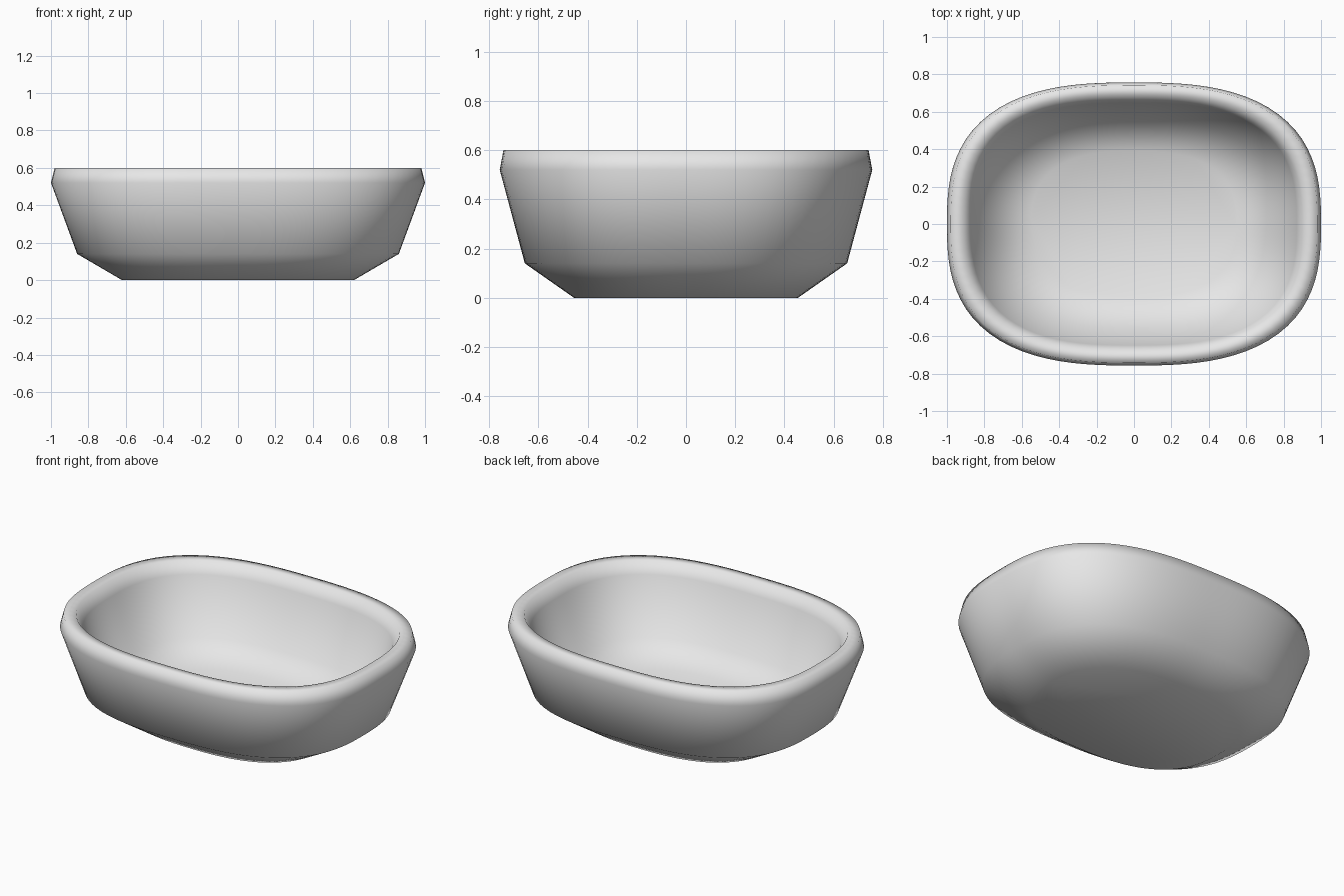
import bpy, bmesh, math

if "Cube" in bpy.data.objects:
    bpy.data.objects.remove(bpy.data.objects["Cube"])

SEGMENTS = 96

grey = bpy.data.materials.new("light_grey")
grey.diffuse_color = (0.8, 0.8, 0.8, 1)
grey.use_nodes = True
grey.node_tree.nodes["Principled BSDF"].inputs["Base Color"].default_value = grey.diffuse_color

# Basin section from under the base, over the rim, to the inner floor:
# half width, half depth, height, squareness of the outline
section = [
    (0.62, 0.455, 0.00, 2.6),
    (0.86, 0.655, 0.14, 2.7),
    (1.00, 0.757, 0.52, 2.7),
    (0.98, 0.742, 0.60, 2.7),
    (0.91, 0.685, 0.60, 2.7),
    (0.87, 0.648, 0.53, 2.75),
    (0.76, 0.555, 0.19, 2.7),
    (0.55, 0.390, 0.09, 2.6),
]


def rounded_ring(bm, a, b, z, n):
    """Superellipse loop, with points spaced evenly by angle."""
    ring = []
    for i in range(SEGMENTS):
        t = 2 * math.pi * i / SEGMENTS
        c, s = math.cos(t), math.sin(t)
        r = (abs(c) ** n + abs(s) ** n) ** (-1 / n)
        ring.append(bm.verts.new((a * r * c, b * r * s, z)))
    return ring


bm = bmesh.new()
rings = [rounded_ring(bm, *row) for row in section]
for low, high in zip(rings, rings[1:]):
    for i in range(SEGMENTS):
        j = (i + 1) % SEGMENTS
        bm.faces.new((low[i], low[j], high[j], high[i]))

# Underside and inner floor
bm.faces.new(rings[0][::-1])
bm.faces.new(rings[-1])
for face in bm.faces:
    face.smooth = True

mesh = bpy.data.meshes.new("basin")
bm.to_mesh(mesh)
bm.free()
mesh.materials.append(grey)
basin = bpy.data.objects.new("basin", mesh)
bpy.context.collection.objects.link(basin)
